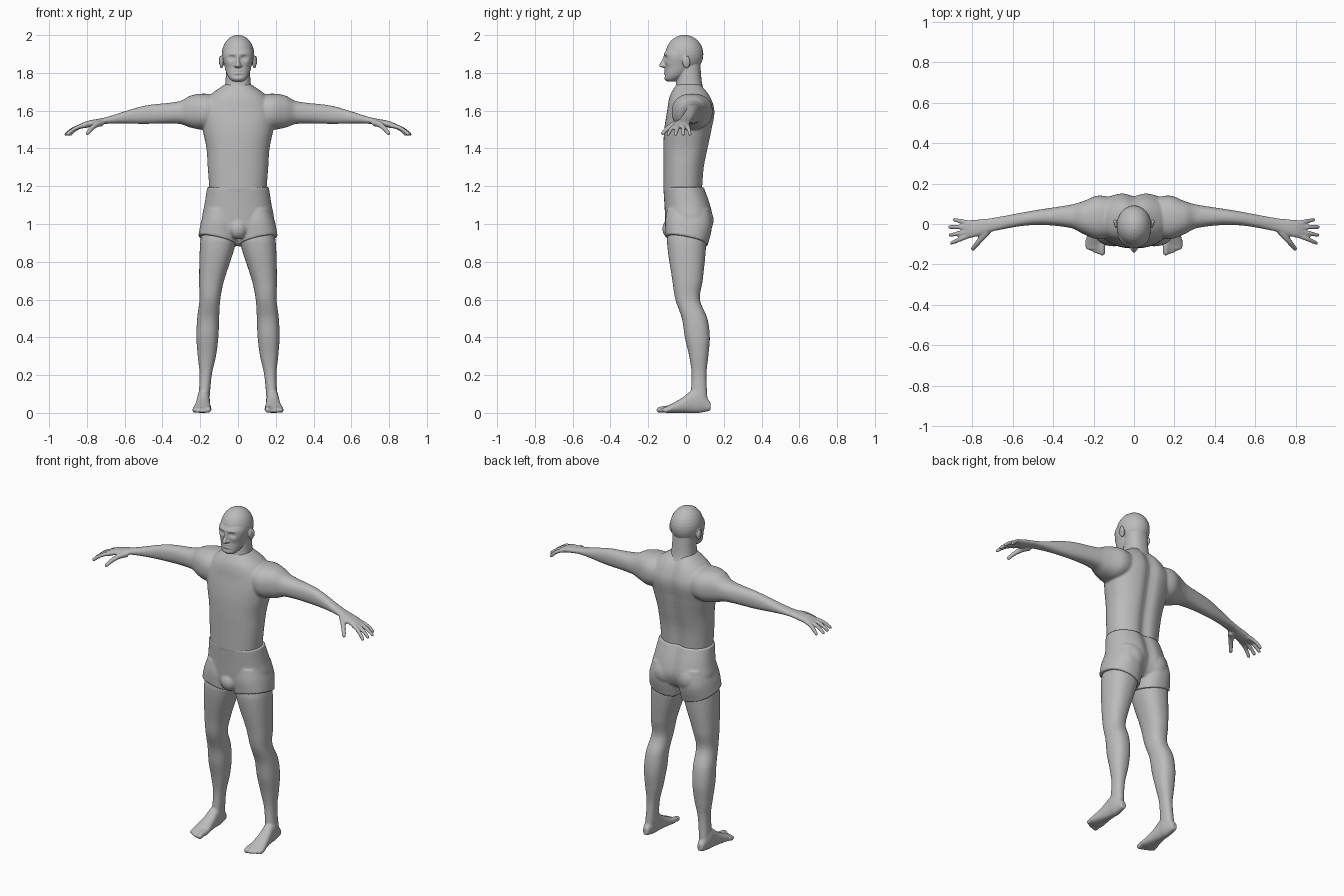
import bpy, bmesh, math
from mathutils import Vector, Matrix

if "Cube" in bpy.data.objects:
    bpy.data.objects.remove(bpy.data.objects["Cube"], do_unlink=True)

skin = bpy.data.materials.new("plain grey")
skin.use_nodes = True
grey = (.5, .5, .5, 1)
skin.diffuse_color = grey
skin.node_tree.nodes["Principled BSDF"].inputs["Base Color"].default_value = grey

LEFT, RIGHT = 1, -1


def slope(rows, index, column):
    before = rows[max(index - 1, 0)]
    after = rows[min(index + 1, len(rows) - 1)]
    return (after[column] - before[column]) / (after[0] - before[0])


def resample(rows, steps):
    """Smooth cubic interpolation of section rows along their first value."""
    result = []
    for index, (start, end) in enumerate(zip(rows, rows[1:])):
        gap = end[0] - start[0]
        for step in range(steps):
            u = step / steps
            ease = u * u * (3 - 2 * u)
            row = [start[0] + u * gap]
            for column in range(1, len(start)):
                leave = u * (1 - u) ** 2 * slope(rows, index, column)
                arrive = u * u * (1 - u) * slope(rows, index + 1, column)
                blend = start[column] + (end[column] - start[column]) * ease
                row.append(blend + gap * (leave - arrive))
            result.append(row)
    return result + [rows[-1]]


def bridge(bm, rings):
    """Join rings of points into a closed tube."""
    rings = [[bm.verts.new(point) for point in ring] for ring in rings]
    for lower, upper in zip(rings, rings[1:]):
        for i in range(len(lower)):
            bm.faces.new((lower[i - 1], lower[i], upper[i], upper[i - 1]))
    bm.faces.new(rings[0])
    bm.faces.new(rings[-1])


def superellipse(low, high, wave, power):
    middle, half = (low + high) / 2, (high - low) / 2
    return middle + half * math.copysign(abs(wave) ** (2 / power), wave)


def loft(bm, axis, rows, side=LEFT, power=2.3, warp=None, sides=72, steps=8):
    """Rows are (position, low, high, low, high) along the given axis."""
    rings = []
    for along, a_low, a_high, b_low, b_high in resample(rows, steps):
        ring = []
        for i in range(sides):
            angle = math.tau * i / sides
            a = superellipse(a_low, a_high, math.cos(angle), power)
            b = superellipse(b_low, b_high, math.sin(angle), power)
            point = Vector({"x": (along, a, b), "y": (a, along, b), "z": (a, b, along)}[axis])
            if warp:
                warp(point)
            point.x *= side
            ring.append(point)
        rings.append(ring)
    bridge(bm, rings)


def even(rows):
    """Rows of (height, half width, front, back), alike on both sides."""
    return [(height, -half, half, front, back) for height, half, front, back in rows]


def ball(bm, centre, radii, tilt=0):
    matrix = Matrix.Translation(centre) @ Matrix.Rotation(tilt, 4, "X") @ Matrix.Diagonal((*radii, 1))
    bmesh.ops.create_uvsphere(bm, u_segments=32, v_segments=16, radius=1, matrix=matrix)


def digit(bm, start, angle, length, drop, thick, thin, side):
    """Tapered finger or toe that curves down towards a round tip."""
    forward = Vector((math.cos(angle), math.sin(angle), 0))
    across = Vector((-forward.y, forward.x, 0))
    up = Vector((0, 0, 1))
    rings, count = [], 6
    for step in range(count + 1):
        u = step / count
        centre = Vector(start) + forward * length * u - up * drop * u * u
        radius = thick + (thin - thick) * u
        normal = (up * length + forward * 2 * drop * u).normalized()
        ring = []
        for i in range(16):
            turn = math.tau * i / 16
            point = centre + radius * (math.cos(turn) * across + math.sin(turn) * normal)
            point.x *= side
            ring.append(point)
        rings.append(ring)
    bridge(bm, rings)
    centre.x *= side
    ball(bm, centre, (thin, thin, thin))


def finish(name, bm, voxel, smoothing):
    """Fuse overlapping volumes into one smooth surface."""
    bmesh.ops.recalc_face_normals(bm, faces=bm.faces)
    mesh = bpy.data.meshes.new(name)
    bm.to_mesh(mesh)
    bm.free()
    mesh.materials.append(skin)
    part = bpy.data.objects.new(name, mesh)
    bpy.context.collection.objects.link(part)
    fuse = part.modifiers.new("fuse", "REMESH")
    fuse.mode, fuse.voxel_size, fuse.use_smooth_shade = "VOXEL", voxel, True
    soften = part.modifiers.new("soften", "SMOOTH")
    soften.factor, soften.iterations = .5, smoothing


def spine_groove(point):
    if point.y > .03:
        point.y -= .018 * math.exp(-(point.x / .035) ** 2)


# Torso, arms and hands
bm = bmesh.new()
loft(bm, "z", even([
    (1.17, .15, -.12, .09), (1.3, .16, -.12, .1), (1.4, .167, -.12, .12),
    (1.5, .187, -.115, .14), (1.6, .2, -.1, .155), (1.68, .15, -.085, .13),
    (1.74, .07, -.05, .085)]), warp=spine_groove)
for side in (LEFT, RIGHT):
    loft(bm, "x", [
        (.1, -.06, .13, 1.52, 1.68), (.18, -.075, .14, 1.5, 1.69), (.25, -.05, .113, 1.51, 1.68),
        (.31, -.02, .096, 1.53, 1.65), (.5, -.005, .066, 1.53, 1.625), (.7, -.037, .03, 1.53, 1.565),
        (.8, -.068, .02, 1.51, 1.545), (.835, -.07, .015, 1.505, 1.53)], side)
    for i, length in enumerate((.1, .1, .1, .08)):
        digit(bm, (.81, .02 * i - .055, 1.52), .2 * i - .4, length, .045, .013, .01, side)
    digit(bm, (.72, -.03, 1.535), -.88, .12, .055, .019, .011, side)
finish("torso_and_arms", bm, .006, 6)


# Head and neck
def face_features(point):
    def mark(depth, x, z, width, height):
        across, along = (abs(point.x) - x) / width, (point.z - z) / height
        point.y += depth * math.exp(-across ** 2 - along ** 2)
    if point.y < -.03:
        mark(.013, .032, 1.88, .018, .012)   # eye sockets
        mark(-.004, .025, 1.9, .03, .008)    # brow
        mark(-.004, .05, 1.85, .015, .015)   # cheekbones
        mark(-.006, 0, 1.805, .02, .014)     # lips
        mark(.007, 0, 1.805, .024, .003)     # mouth line
        mark(.004, 0, 1.785, .025, .006)     # chin hollow


bm = bmesh.new()
loft(bm, "z", even([(1.67, .085, -.07, .11), (1.74, .068, -.053, .086), (1.85, .062, -.04, .075)]))
ball(bm, (0, -.008, 1.898), (.086, .1, .103))
loft(bm, "z", even([
    (1.754, .026, -.1, -.06), (1.766, .042, -.113, -.035), (1.79, .058, -.113, 0),
    (1.83, .07, -.11, .03), (1.9, .081, -.114, .06), (1.97, .05, -.07, .03)]),
    warp=face_features, sides=128, steps=12)
loft(bm, "z", even([
    (1.826, .008, -.12, -.09), (1.835, .014, -.142, -.09), (1.87, .008, -.126, -.09),
    (1.9, .008, -.115, -.09)]))
for side in (LEFT, RIGHT):
    ball(bm, (side * .013, -.115, 1.837), (.008, .012, .008))     # nostril
    ball(bm, (side * .032, -.091, 1.878), (.014, .013, .009))     # eye
    ball(bm, (side * .087, 0, 1.857), (.011, .019, .034), .2)     # ear
    ball(bm, (side * .094, .011, 1.865), (.008, .01, .026), .2)   # ear rim
finish("head", bm, .0035, 3)


# Shorts
def slanted_hem(point):
    weight = max(0, 1.08 - point.z) * 6
    point.z += weight * (.24 * (point.x - .1) - .2 * point.y)


bm = bmesh.new()
loft(bm, "z", even([
    (.94, .12, -.09, .1), (.97, .175, -.105, .127), (1.03, .19, -.11, .145),
    (1.1, .178, -.114, .133), (1.195, .163, -.12, .1)]), warp=spine_groove)
for side in (LEFT, RIGHT):
    loft(bm, "z", [(1.08, .02, .172, -.1, .125), (1, 0, .196, -.11, .137),
                   (.91, .003, .21, -.107, .115)], side, warp=slanted_hem)
    ball(bm, (side * .08, .07, 1.02), (.078, .076, .085))
ball(bm, (0, -.08, .975), (.05, .045, .055))
finish("shorts", bm, .006, 4)

# Legs and feet
for side, label in ((LEFT, "left"), (RIGHT, "right")):
    bm = bmesh.new()
    loft(bm, "z", [
        (.05, .153, .212, .02, .115), (.2, .139, .203, .03, .108), (.3, .117, .213, .017, .118),
        (.4, .104, .22, -.006, .126), (.5, .1, .216, -.022, .113), (.6, .094, .204, -.056, .074),
        (.7, .074, .206, -.072, .088), (.9, .012, .2, -.1, .107), (.98, .015, .185, -.09, .1)], side)
    loft(bm, "y", [
        (-.125, .145, .236, .004, .026), (-.1, .14, .24, 0, .036), (-.02, .147, .225, 0, .08),
        (.03, .15, .217, 0, .118), (.07, .15, .214, 0, .125), (.13, .165, .2, .012, .055)], side)
    for i in range(5):
        radius = .011 if i else .016
        tip = .002 * i * i - .14
        digit(bm, (.158 + .018 * i, -.08, radius + .008), -math.pi / 2, -.08 - tip, .008,
              radius, radius, side)
    finish(label + "_leg", bm, .005, 5)
